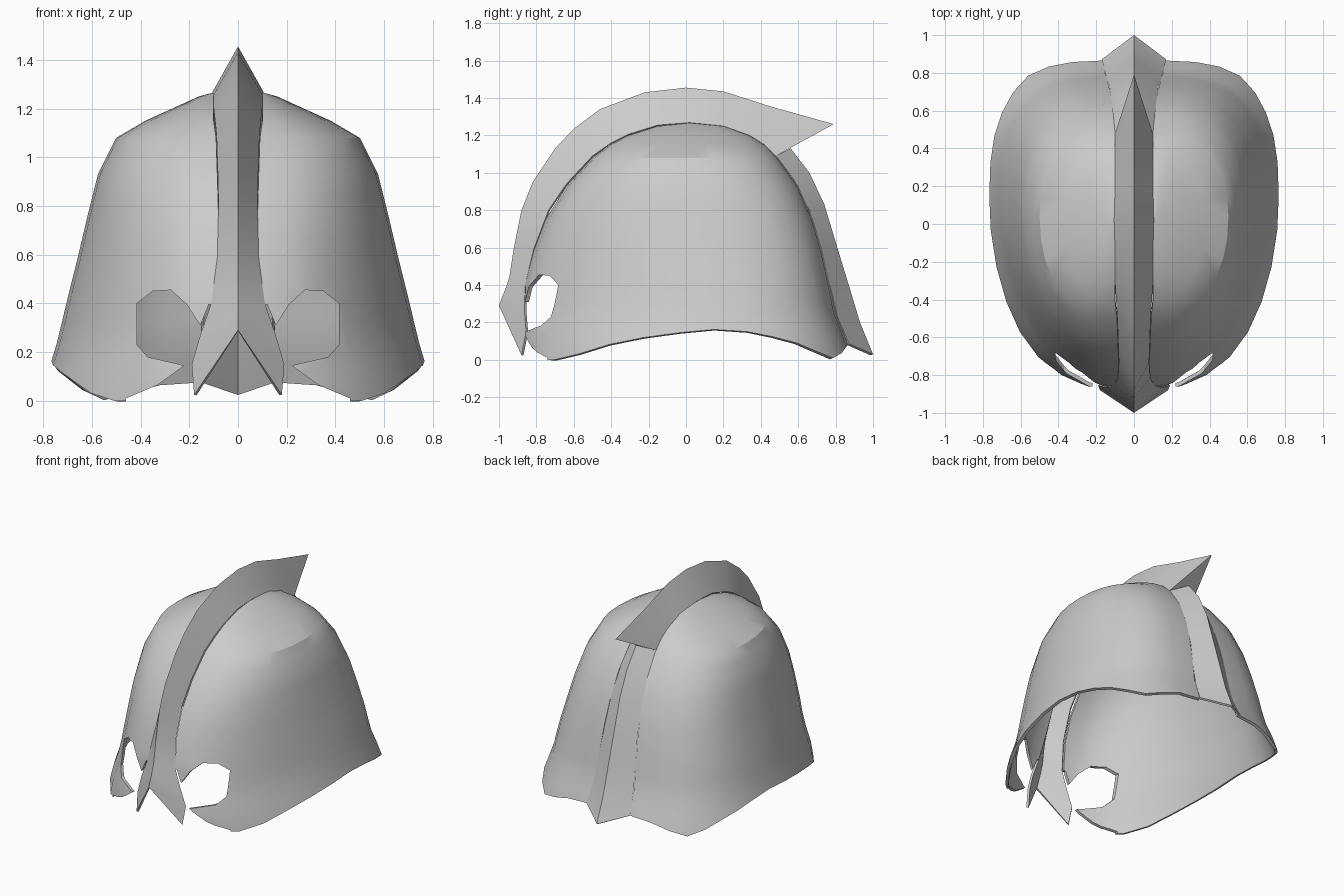
import bpy, math

cube = bpy.data.objects.get("Cube")
if cube:
    bpy.data.objects.remove(cube)

steel = bpy.data.materials.new("grey_steel")
steel.use_nodes = True
GREY = (0.6, 0.6, 0.6, 1)
steel.diffuse_color = GREY
steel.node_tree.nodes["Principled BSDF"].inputs["Base Color"].default_value = GREY


def make(name, verts, faces):
    mesh = bpy.data.meshes.new(name)
    mesh.from_pydata(verts, [], faces)
    mesh.materials.append(steel)
    obj = bpy.data.objects.new(name, mesh)
    bpy.context.collection.objects.link(obj)
    return obj


def grid(rows):
    """Vertices and quads of a sheet made from equal rows of points."""
    n = len(rows[0])
    faces = [(i * n + j, i * n + j + 1, (i + 1) * n + j + 1, (i + 1) * n + j)
             for i in range(len(rows) - 1) for j in range(n - 1)]
    return [p for row in rows for p in row], faces


def thicken(obj, depth=0.02):
    mod = obj.modifiers.new("thickness", "SOLIDIFY")
    mod.thickness = depth
    mod.offset = -1


def finish(obj):
    """Apply the modifiers and shade smooth with sharp edges."""
    bpy.ops.object.select_all(action="DESELECT")
    obj.select_set(True)
    bpy.context.view_layer.objects.active = obj
    bpy.ops.object.convert(target="MESH")
    bpy.ops.object.shade_smooth_by_angle(angle=math.radians(32))


def lerp_table(table, key):
    """Interpolate rows of a table sorted by rising first value."""
    if key <= table[0][0]:
        return table[0][1:]
    for a, b in zip(table, table[1:]):
        if key <= b[0]:
            t = (key - a[0]) / (b[0] - a[0])
            return [p + (q - p) * t for p, q in zip(a[1:], b[1:])]
    return table[-1][1:]


# Bowl sections: height, front y, back y, half width, front gap, roundness front, back
SECTIONS = [
    (0, -.88, .89, .81, .13, 2, 2.4),
    (.1, -.88, .86, .785, .13, 1.95, 2.4),
    (.25, -.875, .80, .74, .12, 1.8, 2.4),
    (.4, -.86, .77, .705, .11, 1.8, 2.5),
    (.58, -.815, .73, .66, .085, 1.9, 2.5),
    (.75, -.75, .68, .62, .08, 2, 2.5),
    (.93, -.64, .60, .575, .085, 2.1, 2.4),
    (1.08, -.50, .49, .5, .09, 2.2, 2.3),
    (1.15, -.41, .42, .38, .1, 2, 2),
    (1.2, -.31, .34, .27, .1, 2, 2),
    (1.25, -.15, .2, .16, .1, 2, 2),
    (1.265, .01, .03, .105, .1, 2, 2),
]
# Height of the lower rim along y
RIM = [(-.7, 0), (-.6, .02), (-.5, .06), (-.3, .11), (0, .15), (.2, .165),
       (.4, .145), (.6, .09), (.79, 0), (.875, .085)]
STEPS = 8


def bowl_point(col, z):
    yf, yb, half, gap, nf, nb = lerp_table(SECTIONS, z)
    mid = .02 + .15 * (1 - z / 1.265)
    back = col < STEPS
    a = math.pi / 2 * (col if back else 2 * STEPS - col) / STEPS
    n, y_end = (nb, yb) if back else (nf, yf)
    if back:
        gap = .1 + .07 * max(0, 1 - z / 1.1)
    u = max(0, math.sin(a)) ** (2 / n)
    v = max(0, math.cos(a)) ** (2 / n)
    return (gap + (half - gap) * u, mid + (y_end - mid) * v, z)


levels = [1.265, 1.25, 1.2, 1.15, 1.08, 1.01, .93, .84, .75, .66, .58, .49, .4, .3, .2, .1, 0]
rows = []
for level in levels:
    row = []
    for col in range(2 * STEPS + 1):
        z = level
        if level < .58:
            low = lerp_table(RIM, bowl_point(col, .06)[1])[0]
            z = .58 - (.58 - level) * (.58 - low) / .58
        row.append(bowl_point(col, z))
    rows.append(row)
bowl = make("helmet_bowl", *grid(rows))
mirror = bowl.modifiers.new("mirror", "MIRROR")
mirror.use_mirror_merge = False
thicken(bowl)

# Eye openings and the gap beside the nose guard
half = [(.12, .395), (.155, .31), (.21, .395), (.275, .455), (.35, .45), (.415, .4),
        (.415, .23), (.37, .18), (.22, .145), (.33, .065), (.46, .01), (.47, -.1)]
outline = half + [(-x, z) for x, z in reversed(half)]
n = len(outline)
verts = [(x, y, z) for y in (-1.3, -.3) for x, z in outline]
sides = [(i, (i + 1) % n, (i + 1) % n + n, i + n) for i in range(n)]
cutter = make("eye_cutter", verts, [tuple(range(n))[::-1], tuple(range(n, 2 * n))] + sides)
cutter.hide_render = True
cut = bowl.modifiers.new("eyes", "BOOLEAN")
cut.operation = "DIFFERENCE"
cut.solver = "EXACT"
cut.object = cutter
finish(bowl)
bpy.data.objects.remove(cutter)


def ridge(name, profile, closed_end=False):
    """Folded strip: each entry is base x, y, z and ridge y, z."""
    rows = [[(-x, y, z), (0, ry, rz), (x, y, z)] for x, y, z, ry, rz in profile]
    verts, faces = grid(rows)
    if closed_end:
        k = len(verts)
        faces.append((k - 3, k - 2, k - 1))
    obj = make(name, verts, faces)
    thicken(obj, .015)
    finish(obj)


# Crest running from the nose guard to the swept tip
ridge("crest_and_nose_guard", [
    (.18, -.88, .025, -1, .29), (.19, -.855, .15, -.985, .33),
    (.155, -.865, .27, -.965, .38), (.11, -.86, .4, -.945, .44),
    (.085, -.815, .59, -.92, .6), (.08, -.735, .8, -.88, .8),
    (.083, -.64, .94, -.82, .95), (.088, -.5, 1.09, -.7, 1.13),
    (.095, -.4, 1.16, -.6, 1.235), (.1, -.31, 1.205, -.46, 1.34),
    (.1, -.15, 1.255, -.22, 1.43), (.105, .02, 1.268, 0, 1.455),
    (.1, .2, 1.25, .2, 1.435), (.1, .34, 1.2, .45, 1.355),
    (.1, .48, 1.09, .79, 1.26)], True)

# Raised spine down the back
ridge("back_spine", [
    (.1, .48, 1.09, .56, 1.13), (.11, .57, .97, .66, 1),
    (.12, .66, .8, .74, .83), (.13, .73, .58, .8, .63),
    (.145, .77, .4, .87, .4), (.155, .81, .23, .93, .2),
    (.17, .872, .085, 1, .03)])
